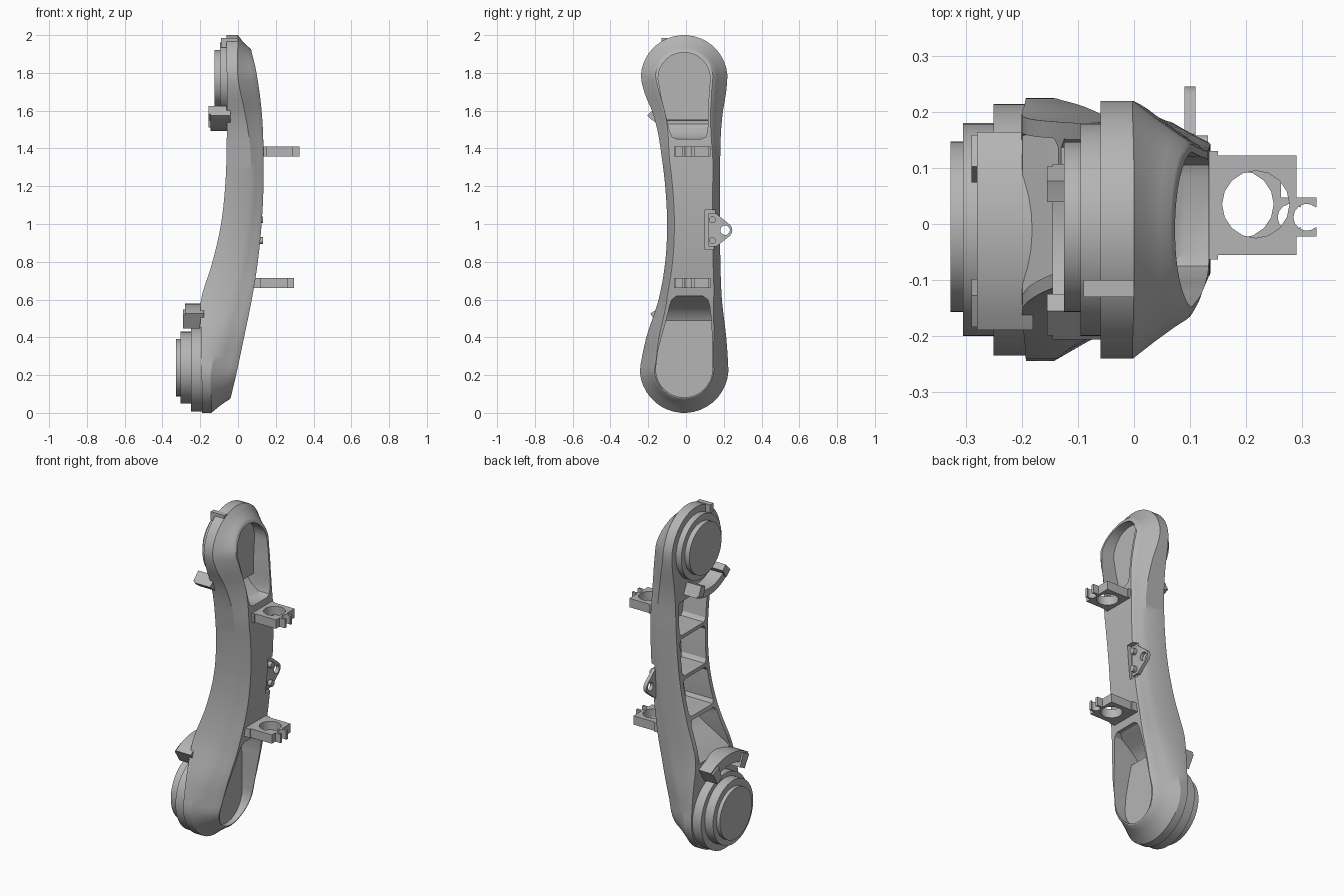
import bpy, bmesh, math
from mathutils import Vector

if "Cube" in bpy.data.objects:
    bpy.data.objects.remove(bpy.data.objects["Cube"])

GREY = bpy.data.materials.new("machined_grey")
GREY.diffuse_color = (0.46, 0.46, 0.46, 1)
GREY.use_nodes = True
GREY.node_tree.nodes["Principled BSDF"].inputs["Base Color"].default_value = GREY.diffuse_color


def interp(table, z, col=1):
    """Smooth (Catmull-Rom style) lookup in rows sorted by their first value."""
    if z <= table[0][0]:
        return table[0][col]
    if z >= table[-1][0]:
        return table[-1][col]
    i = max(k for k in range(len(table) - 1) if table[k][0] <= z)
    p = [table[min(max(k, 0), len(table) - 1)] for k in (i - 1, i, i + 1, i + 2)]
    h = p[2][0] - p[1][0]
    t = (z - p[1][0]) / h
    m0 = (p[2][col] - p[0][col]) / (p[2][0] - p[0][0]) * h
    m1 = (p[3][col] - p[1][col]) / (p[3][0] - p[1][0]) * h
    a, b = p[1][col], p[2][col]
    return ((2*t**3 - 3*t*t + 1)*a + (t**3 - 2*t*t + t)*m0
            + (3*t*t - 2*t**3)*b + (t**3 - t*t)*m1)


def shade(ob):
    bpy.ops.object.select_all(action='DESELECT')
    bpy.context.view_layer.objects.active = ob
    ob.select_set(True)
    bpy.ops.object.shade_smooth_by_angle(angle=math.radians(30))


def finish(name, verts, faces, smooth=True):
    me = bpy.data.meshes.new(name)
    me.from_pydata(verts, [], faces)
    bm = bmesh.new()
    bm.from_mesh(me)
    bmesh.ops.recalc_face_normals(bm, faces=bm.faces)
    bm.to_mesh(me)
    bm.free()
    ob = bpy.data.objects.new(name, me)
    bpy.context.collection.objects.link(ob)
    me.materials.append(GREY)
    if smooth:
        shade(ob)
    return ob


def prism(name, pts, lo, hi, axis='x', smooth=True):
    """Extrude a 2D outline: (y, z) along x, or (x, y) along z."""
    n = len(pts)
    f = (lambda p, d: (d, p[0], p[1])) if axis == 'x' else (lambda p, d: (p[0], p[1], d))
    verts = [f(p, d) for d in (lo, hi) for p in pts]
    faces = [list(range(n)), list(range(n, 2 * n))]
    faces += [[i, (i + 1) % n, n + (i + 1) % n, n + i] for i in range(n)]
    return finish(name, verts, faces, smooth)


def arc(cx, cy, r, a0, a1, n):
    return [(cx + r*math.cos(math.radians(a0 + (a1 - a0)*i/n)),
             cy + r*math.sin(math.radians(a0 + (a1 - a0)*i/n))) for i in range(n + 1)]


def disc(name, y, z, r, x0, x1, n=48):
    return prism(name, arc(y, z, r, 0, 360, n)[:-1], x0, x1)


def box(name, x0, x1, y0, y1, z0, z1):
    return prism(name, [(y0, z0), (y1, z0), (y1, z1), (y0, z1)], x0, x1, smooth=False)


def column(name, rows):
    """Loft rectangles up z; each row is z, y_left, y_right, x_back, x_front."""
    v, f = [], [[0, 1, 2, 3]]
    for z, yl, yr, xa, xb in rows:
        v += [(xa, yl, z), (xb, yl, z), (xb, yr, z), (xa, yr, z)]
    for k in range(0, 4 * (len(rows) - 1), 4):
        f += [[k + i, k + (i+1) % 4, k + 4 + (i+1) % 4, k + 4 + i] for i in range(4)]
    f.append([len(v) - 4 + i for i in range(4)])
    return finish(name, v, f, False)


def cut(ob, cutter):
    m = ob.modifiers.new("cut", 'BOOLEAN')
    m.operation, m.solver, m.object = 'DIFFERENCE', 'EXACT', cutter
    bpy.context.view_layer.objects.active = ob
    bpy.ops.object.modifier_apply(modifier=m.name)
    bpy.data.objects.remove(cutter)


# Side curves of the arm: front edge, chamfer start, back edge and waist widths
FRONT = [(0.0, -0.05), (0.05, -0.045), (0.2, -0.01), (0.4, 0.032), (0.6, 0.073), (0.8, 0.105),
         (1.0, 0.125), (1.2, 0.135), (1.4, 0.135), (1.6, 0.125), (1.8, 0.098), (1.93, 0.068), (2.0, 0.055)]
MID = [(0.0, -0.14), (0.24, -0.14), (0.5, -0.07), (0.8, 0.01), (1.0, 0.045), (1.2, 0.065),
       (1.4, 0.065), (1.6, 0.035), (1.77, 0.0), (2.0, 0.0)]
BACK = [(0.0, -0.19), (0.4, -0.195), (0.55, -0.2), (0.62, -0.192), (0.8, -0.135), (1.0, -0.09),
        (1.2, -0.068), (1.4, -0.06), (2.0, -0.06)]
WAIST = [(0.235, -0.245, 0.225), (0.4, -0.21, 0.213), (0.6, -0.145, 0.19), (0.8, -0.11, 0.182),
         (1.0, -0.10, 0.18), (1.2, -0.11, 0.18), (1.4, -0.135, 0.182), (1.5, -0.152, 0.186),
         (1.6, -0.18, 0.196), (1.68, -0.215, 0.21), (1.77, -0.24, 0.22)]
YC, Z_LOW, Z_TOP = -0.01, 0.235, 1.77

# Arm body: paired left and right outline points from bottom to top
angles = [4.5 + 9 * i for i in range(10)]
left = [(YC - .235*math.sin(math.radians(a)), Z_LOW - .235*math.cos(math.radians(a))) for a in angles]
right = [(2*YC - y, z) for y, z in left]
for i in range(33):
    z = Z_LOW + (Z_TOP - Z_LOW) * (i + 0.5) / 33
    left.append((interp(WAIST, z, 1), z))
    right.append((interp(WAIST, z, 2), z))
for a in reversed(angles):
    s, c = .23*math.sin(math.radians(a)), .23*math.cos(math.radians(a))
    left.append((YC - s, Z_TOP + c))
    right.append((YC + s, Z_TOP + c))
loop = left + right[::-1]
n, h = len(loop), len(left)
verts, faces = [], []
for inset, f in ((0, None), (0, 0), (.03, .38), (.055, .72), (.07, .95), (.077, 1)):
    for i, (y, z) in enumerate(loop):
        a, b = Vector(loop[i - 1]), Vector(loop[(i + 1) % n])
        t = (b - a).normalized()
        k = inset * (0.5 + 0.5 * min(1, max(0, (abs(z - 1) - .35) / .35)))
        y2, z2 = y + t.y * k, z - t.x * k
        x = interp(BACK, z) if f is None else interp(MID, z) * (1 - f) + interp(FRONT, z2) * f
        verts.append((x, y2, z2))
for r in range(5):
    faces += [[r*n + i, r*n + (i+1) % n, (r+1)*n + (i+1) % n, (r+1)*n + i] for i in range(n)]
for base in (0, 5 * n):
    faces += [[base + i, base + i + 1, base + n - 2 - i, base + n - 1 - i] for i in range(h - 1)]
body = finish("arm_body", verts, faces, False)

# Front end pockets, each with a flat motor cover and a deeper ramp beside it
low = [(YC - .15*math.sin(math.radians(a)), YC + .15*math.sin(math.radians(a)),
        .232 - .15*math.cos(math.radians(a))) for a in range(6, 91, 12)]
rows = [(z, yl, yr, -.07, .5) for yl, yr, z in low]
rows += [(.32, -.15, .14, -.07, .5), (.40, -.13, .138, -.07, .5), (.488, -.105, .134, -.07, .5),
         (.49, -.105, .134, -.12, .5), (.53, -.095, .13, -.10, .5), (.57, -.086, .125, -.04, .5),
         (.60, -.075, .115, .02, .5), (.618, -.05, .09, .05, .5)]
cut(body, column("lower_pocket_cutter", rows))
top = [(YC - .138*math.sin(math.radians(a)), YC + .138*math.sin(math.radians(a)),
        1.77 + .138*math.cos(math.radians(a))) for a in range(90, 5, -12)]
rows = [(1.45, -.05, .08, .09, .5), (1.462, -.075, .105, .06, .5), (1.49, -.086, .114, .01, .5),
        (1.53, -.096, .116, -.025, .5), (1.548, -.10, .117, -.025, .5), (1.55, -.10, .117, .02, .5),
        (1.66, -.128, .12, .02, .5)]
rows += [(z, yl, yr, .02, .5) for yl, yr, z in top]
cut(body, column("upper_pocket_cutter", rows))

# Ribbed back: open cells with thin walls between them, the end cells sloping out
LOW_RAMP = [(.55, -.215), (.62, -.13), (.70, -.02), (.80, .055)]
TOP_RAMP = [(1.285, .09), (1.37, .088), (1.42, .055), (1.45, .005), (1.49, -.07)]
for z0, z1, ramp in ((.55, .80, LOW_RAMP), (.82, 1.03, None), (1.05, 1.265, None), (1.285, 1.49, TOP_RAMP)):
    rows = []
    for i in range(11):
        z = z0 + (z1 - z0) * i / 10
        e = .015 if i in (0, 10) else 0
        x = interp(ramp, z) if ramp else interp(FRONT, z) - .045 - e
        rows.append((z, interp(WAIST, z, 1) + .025 + e, interp(WAIST, z, 2) - .03 - e, -.5, x))
    cut(body, column("rib_cell_cutter", rows))

# Recess that seats the cable lug
cut(body, box("lug_recess_cutter", .1, .3, .10, .3, .865, 1.075))
shade(body)

# Stepped joint flanges on the back
disc("upper_flange", YC, 1.77, .19, -.095, -.02)
disc("upper_joint_cap", -.005, 1.77, .152, -.125, -.09)
disc("lower_base", YC, .232, .224, -.25, -.18, 64)
disc("lower_flange", YC, .24, .19, -.305, -.2)
disc("lower_joint_cap", -.005, .24, .152, -.327, -.3)


# Curved stops beside the joints, with a block on each end
def stop(name, zc, r0, r1, a0, a1, x0, x1):
    prism(name, arc(YC, zc, r1, a0, a1, 12) + arc(YC, zc, r0 + .02, a1, a0, 12), x0 + .01, x1)
    for s, e in ((a0, a0 + 11), (a1 - 11, a1)):
        prism(name + "_end", arc(YC, zc, r1 - .01, s, e, 2) + arc(YC, zc, r0 - .01, e, s, 2), x0, x1 - .02)


stop("upper_stop", 1.77, .215, .277, 225, 295, -.155, -.04)
stop("lower_stop", .24, .255, .338, 59, 122, -.29, -.18)
box("top_key", -.09, 0, -.13, -.10, 1.935, 1.985)

# Cable clamps: plate with a round hole and two small prongs
for name, dx, z0, z1 in (("upper_clamp", 0, 1.357, 1.41), ("lower_clamp", -.028, .662, .715)):
    outline = [(.10, -.063), (.15, -.063), (.15, -.055), (.29, -.055), (.29, -.022), (.325, -.022), (.325, -.006)]
    outline += arc(.308, .012, .024, -47, -313, 10)
    outline += [(.325, .03), (.325, .047), (.29, .047), (.29, .122), (.15, .122), (.15, .13), (.10, .13)]
    clamp = prism(name, [(x + dx, y) for x, y in outline], z0, z1, 'z', False)
    cut(clamp, prism("hole_cutter", arc(.217 + dx, .035, .06, 0, 360, 16)[:-1], z0 - .1, z1 + .1, 'z', False))
    shade(clamp)

# Cable lug: tapered plate with an eye and two screws
lug = prism("cable_lug", [(.118, .88), (.16, .88)] + arc(.205, .967, .04, -50, 50, 10)
            + [(.16, 1.055), (.118, 1.055)], .09, .11, smooth=False)
cut(lug, disc("eye_cutter", .207, .967, .025, 0, .3, 24))
shade(lug)
for z in (.912, 1.022):
    disc("lug_screw", .14, z, .018, .10, .132, 16)
